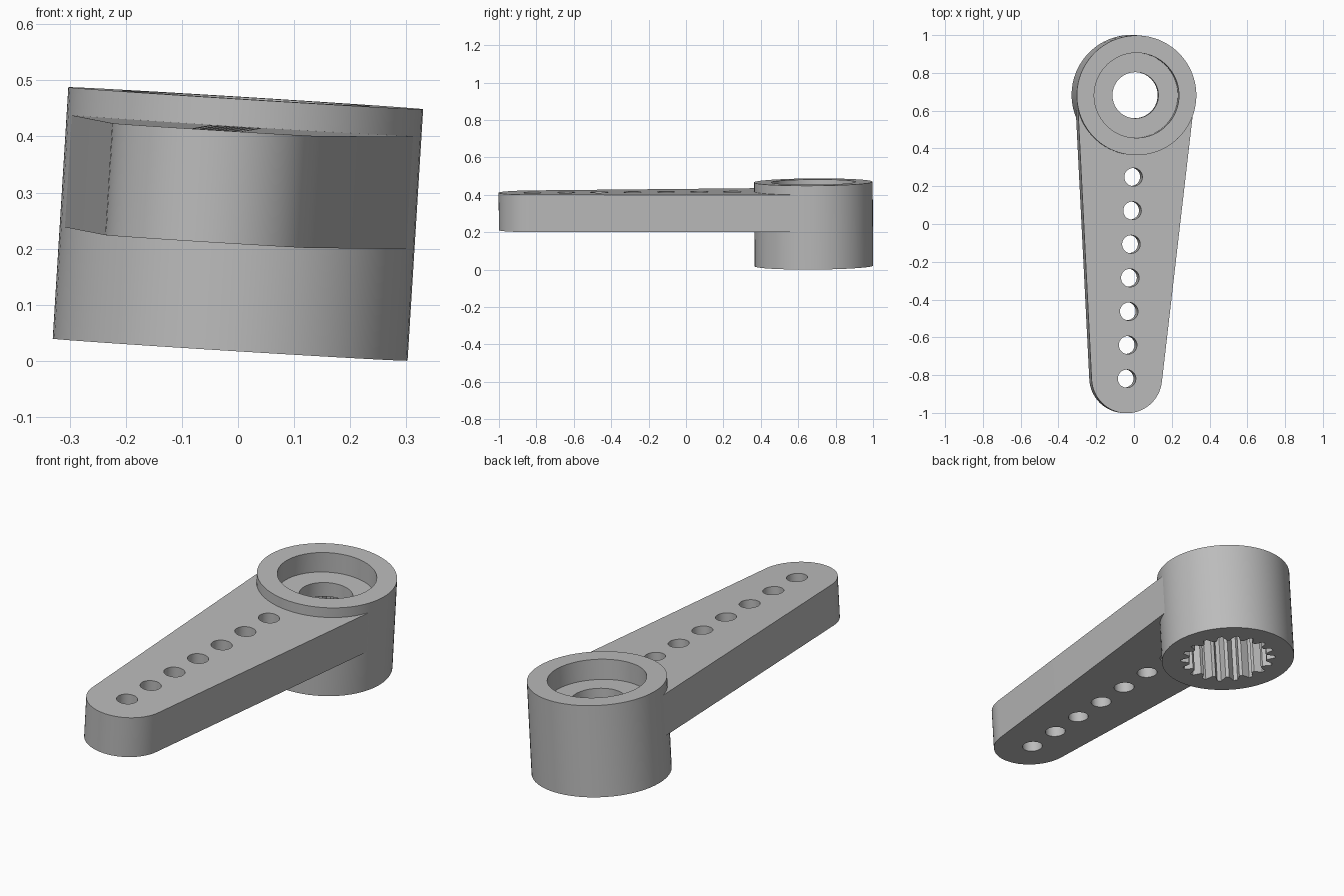
import bpy, bmesh, math
from mathutils import Matrix, Vector

if "Cube" in bpy.data.objects:
    bpy.data.objects.remove(bpy.data.objects["Cube"])

TEETH = 18
SEGS = TEETH * 4
SPAN, TIP_R, ROOT_R = 1.497, 0.187, 0.311

# Slightly tilted and turned frame, with its origin under the hub
axis_z = Vector((0.062, -0.0067, 1)).normalized()
axis_x = Vector((0.0322, 1, 0)).cross(axis_z).normalized()
axis_y = axis_z.cross(axis_x)
frame = Matrix((axis_x, axis_y, axis_z)).transposed().to_4x4()
frame.translation = (-0.014, 0.684, 0.02)

grey = bpy.data.materials.new("plain grey")
grey.use_nodes = True
colour = (0.5, 0.5, 0.5, 1)
grey.diffuse_color = colour
grey.node_tree.nodes["Principled BSDF"].inputs["Base Color"].default_value = colour


def make_object(name, bm):
    bmesh.ops.recalc_face_normals(bm, faces=bm.faces)
    mesh = bpy.data.meshes.new(name)
    bm.to_mesh(mesh)
    bm.free()
    mesh.materials.append(grey)
    ob = bpy.data.objects.new(name, mesh)
    bpy.context.collection.objects.link(ob)
    return ob


def finish(ob):
    ob.matrix_world = frame
    bpy.ops.object.select_all(action='DESELECT')
    ob.select_set(True)
    bpy.context.view_layer.objects.active = ob
    bpy.ops.object.shade_smooth_by_angle(angle=math.radians(25))


def cylinder(bm, radius, y, z0, z1, segs):
    bmesh.ops.create_cone(bm, cap_ends=True, segments=segs, radius1=radius,
                          radius2=radius, depth=z1 - z0,
                          matrix=Matrix.Translation((0, y, (z0 + z1) / 2)))


# Hub: closed loop of rings, with a top recess, screw hole and toothed socket
spline = (0.225, 0.225, 0.188, 0.188)
sections = [(0, [0.317]), (0.449, [0.317]), (0.449, [0.225]), (0.35, [0.225]),
            (0.35, [0.122]), (0.28, [0.122]), (0.28, spline), (0, spline)]
bm = bmesh.new()
rings = []
for z, radii in sections:
    ring = []
    for i in range(SEGS):
        a, r = math.tau * i / SEGS, radii[i % len(radii)]
        ring.append(bm.verts.new((r * math.cos(a), r * math.sin(a), z)))
    rings.append(ring)
for k, low in enumerate(rings):
    high = rings[(k + 1) % len(rings)]
    for i in range(SEGS):
        j = (i + 1) % SEGS
        bm.faces.new((low[i], low[j], high[j], high[i]))
finish(make_object("hub", bm))

# Arm: tapered plate with a round tip
taper = math.asin((ROOT_R - TIP_R) / SPAN)
outline = [(ROOT_R * math.cos(taper) * s, -ROOT_R * math.sin(taper)) for s in (1, -1)]
for i in range(33):
    a = math.pi + taper + (math.pi - 2 * taper) * i / 32
    outline.append((TIP_R * math.cos(a), TIP_R * math.sin(a) - SPAN))
bm = bmesh.new()
base = bm.faces.new([bm.verts.new((x, y, 0.2)) for x, y in outline])
top = bmesh.ops.extrude_face_region(bm, geom=[base], use_keep_orig=True)["geom"]
bmesh.ops.translate(bm, vec=(0, 0, 0.2),
                    verts=[v for v in top if isinstance(v, bmesh.types.BMVert)])
arm = make_object("arm", bm)

# Cutter: row of seven holes and clearance for the hub
bm = bmesh.new()
for i in range(7):
    cylinder(bm, 0.048, -0.433 - 0.178 * i, 0, 0.6, 32)
cylinder(bm, 0.3, 0, 0, 0.6, SEGS)
cutter = make_object("hole_cutter", bm)
cutter.hide_render = True
cut = arm.modifiers.new("holes", 'BOOLEAN')
cut.operation, cut.solver, cut.object = 'DIFFERENCE', 'EXACT', cutter
bpy.context.view_layer.update()
bpy.context.view_layer.objects.active = arm
bpy.ops.object.modifier_apply(modifier=cut.name)
bpy.data.objects.remove(cutter)
finish(arm)
